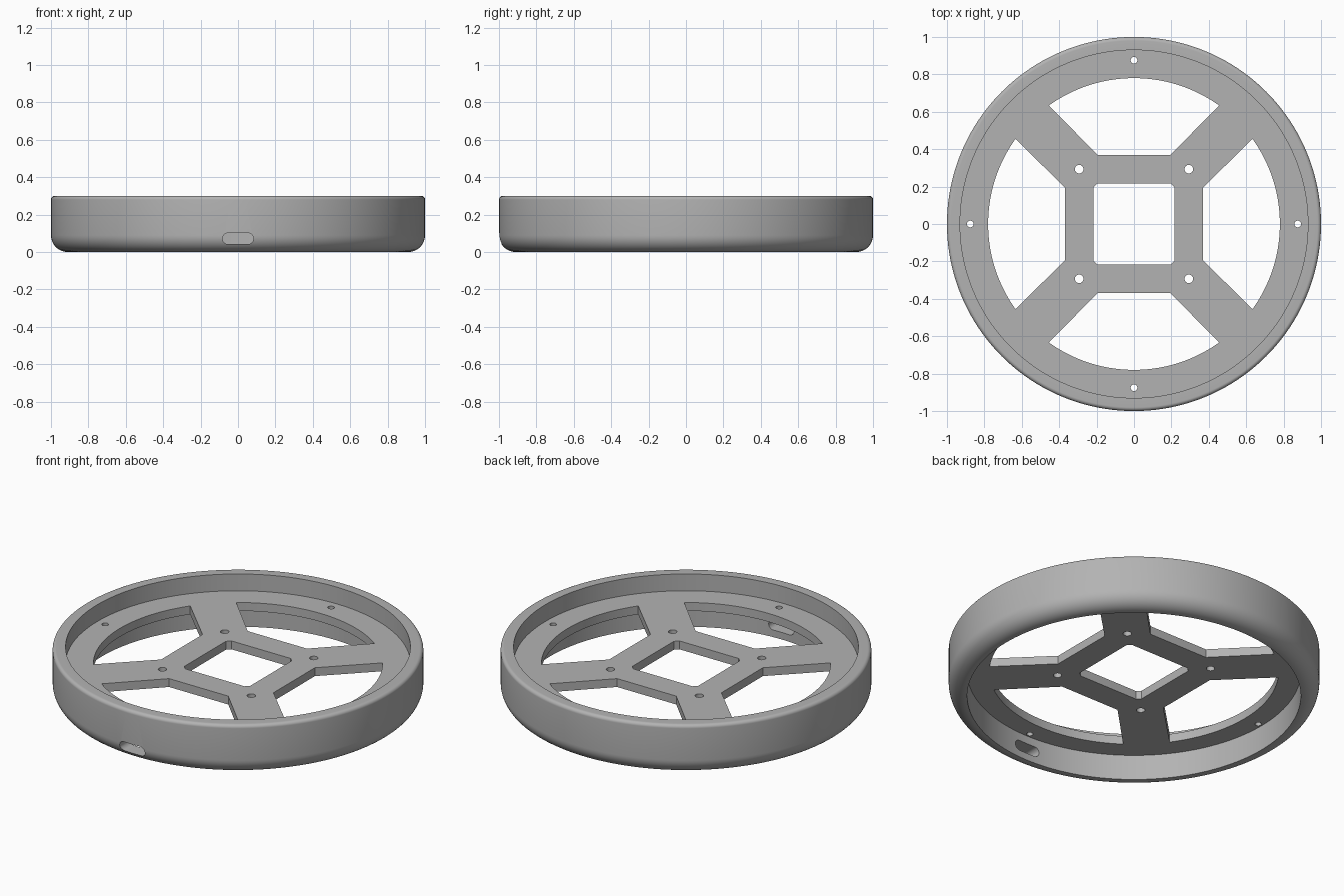
import bpy
import bmesh
from math import sin, cos, pi, radians
from mathutils import Matrix, Vector

if "Cube" in bpy.data.objects:
    bpy.data.objects.remove(bpy.data.objects["Cube"])

SEGMENTS = 160
HEIGHT, FLOOR_TOP, FLOOR_BOTTOM = 0.3, 0.2, 0.15

grey = bpy.data.materials.new("plain grey")
grey.use_nodes = True
colour = (0.45, 0.45, 0.45, 1)
grey.diffuse_color = colour
grey.node_tree.nodes["Principled BSDF"].inputs["Base Color"].default_value = colour


def make_object(name, bm):
    bmesh.ops.recalc_face_normals(bm, faces=bm.faces)
    mesh = bpy.data.meshes.new(name)
    bm.to_mesh(mesh)
    bm.free()
    mesh.materials.append(grey)
    obj = bpy.data.objects.new(name, mesh)
    bpy.context.collection.objects.link(obj)
    return obj


def arc(cx, cy, r, start, end, steps):
    angles = [radians(start + (end - start) * i / steps) for i in range(steps + 1)]
    return [(cx + r * cos(a), cy + r * sin(a)) for a in angles]


def prism(bm, outline, low, high, matrix=Matrix()):
    """Extrude a flat outline from low to high, then place it."""
    verts = [bm.verts.new(matrix @ Vector((x, y, low))) for x, y in outline]
    face = bm.faces.new(verts)
    out = bmesh.ops.extrude_face_region(bm, geom=[face])
    moved = [g for g in out["geom"] if isinstance(g, bmesh.types.BMVert)]
    shift = matrix.to_3x3() @ Vector((0, 0, high - low))
    bmesh.ops.translate(bm, verts=moved, vec=shift)


# Rim, skirt and floor: one turned wall, closed by two flat discs
profile = [(0.9, FLOOR_BOTTOM), (0.9, 0)]
profile += arc(0.91, 0.09, 0.09, -90, 0, 12)
profile += arc(0.98, HEIGHT - 0.02, 0.02, 0, 90, 8)
profile += [(0.93, HEIGHT), (0.93, FLOOR_TOP)]
bm = bmesh.new()
verts = [bm.verts.new((r, 0, z)) for r, z in profile]
edges = [bm.edges.new(pair) for pair in zip(verts, verts[1:])]
bmesh.ops.spin(bm, geom=verts + edges, cent=(0, 0, 0), axis=(0, 0, 1),
               angle=2 * pi, steps=SEGMENTS)
bmesh.ops.remove_doubles(bm, verts=bm.verts, dist=0.0001)
bmesh.ops.holes_fill(bm, edges=[e for e in bm.edges if e.is_boundary], sides=0)
body = make_object("round_mounting_ring", bm)

# Openings in the floor, repeated by quarter turns
bm = bmesh.new()
low, high = FLOOR_BOTTOM - 0.05, FLOOR_TOP + 0.05
window = [(-0.195, 0.37), (0.195, 0.37)] + arc(0, 0, 0.78, 54.3, 125.7, 40)
for turn in range(4):
    spin = Matrix.Rotation(turn * pi / 2, 4, "Z")
    prism(bm, window, low, high, spin)
    prism(bm, arc(0.293, 0.293, 0.023, 0, 345, 23), low, high, spin)
    prism(bm, arc(0.875, 0, 0.018, 0, 345, 23), low, high, spin)

# Central square opening with clipped corners
s, c = 0.217, 0.195
prism(bm, [(s, -c), (s, c), (c, s), (-c, s), (-s, c), (-s, -c), (-c, -s), (c, -s)],
      low, high)

# Cable slot through the front wall
slot = arc(0.053, 0.072, 0.03, -90, 90, 12) + arc(-0.053, 0.072, 0.03, 90, 270, 12)
prism(bm, slot, 0.85, 1.05, Matrix.Rotation(pi / 2, 4, "X"))
cutter = make_object("opening_cutter", bm)
cutter.hide_render = True

# Cut the openings and bake the result
cut = body.modifiers.new("openings", "BOOLEAN")
cut.operation = "DIFFERENCE"
cut.solver = "EXACT"
cut.object = cutter
bpy.context.view_layer.objects.active = body
body.select_set(True)
cutter.select_set(False)
bpy.ops.object.modifier_apply(modifier=cut.name)
bpy.data.objects.remove(cutter)
bpy.ops.object.shade_smooth_by_angle(angle=radians(30))
